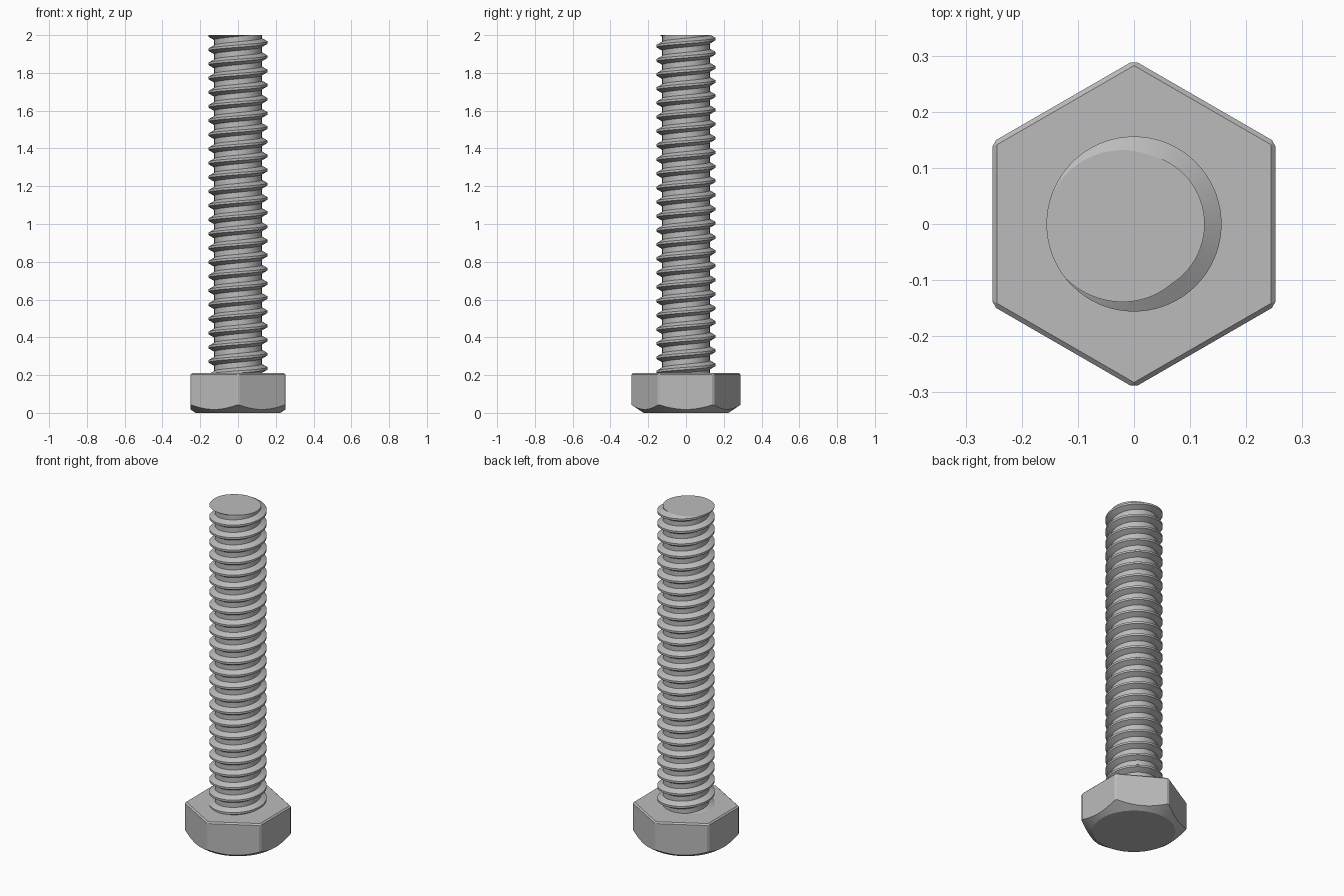
import bpy, bmesh
from math import pi, cos, sin, radians

default = bpy.data.objects.get("Cube")
if default:
    bpy.data.objects.remove(default, do_unlink=True)

HEAD_TOP = 0.21
TOP = 2.0
FLAT = 0.2525        # half the width across the flats
MAJOR, MINOR = 0.156, 0.126
PITCH = 0.075
SEGS = 72            # steps per turn
CREST_ANGLE = radians(190)   # where the crest meets the top plane

steel = bpy.data.materials.new("grey steel")
steel.use_nodes = True
grey = (0.5, 0.5, 0.5, 1)
steel.diffuse_color = grey
steel.node_tree.nodes["Principled BSDF"].inputs["Base Color"].default_value = grey


def make_object(name, bm):
    bmesh.ops.recalc_face_normals(bm, faces=bm.faces)
    mesh = bpy.data.meshes.new(name)
    bm.to_mesh(mesh)
    bm.free()
    obj = bpy.data.objects.new(name, mesh)
    bpy.context.collection.objects.link(obj)
    mesh.materials.append(steel)
    return obj


def select_only(obj):
    bpy.ops.object.select_all(action="DESELECT")
    obj.select_set(True)
    bpy.context.view_layer.objects.active = obj


# Hexagonal head with softened upper and upright edges
bm = bmesh.new()
corner = FLAT / cos(pi / 6)
ring = [bm.verts.new((corner * sin(k * pi / 3), corner * cos(k * pi / 3), 0)) for k in range(6)]
base = bm.faces.new(ring)
top = bmesh.ops.extrude_face_region(bm, geom=[base], use_keep_orig=True)["geom"]
for v in [g for g in top if isinstance(g, bmesh.types.BMVert)]:
    v.co.z = HEAD_TOP
bmesh.ops.recalc_face_normals(bm, faces=bm.faces)
soft = [e for e in bm.edges if max(v.co.z for v in e.verts) > 0.1]
bmesh.ops.bevel(bm, geom=soft, offset=0.008, segments=1, affect="EDGES")
head = make_object("hex_head", bm)

# Conical chamfer under the head
bpy.ops.mesh.primitive_cone_add(vertices=128, radius1=0.225, radius2=0.675, depth=0.3, location=(0, 0, 0.15))
cutter = bpy.context.object
cutter.name = "chamfer_cutter"
cutter.hide_render = True
select_only(head)
chamfer = head.modifiers.new("chamfer", "BOOLEAN")
chamfer.operation = "INTERSECT"
chamfer.object = cutter
chamfer.solver = "EXACT"
bpy.ops.object.modifier_apply(modifier=chamfer.name)
bpy.data.objects.remove(cutter, do_unlink=True)
bpy.ops.object.shade_smooth_by_angle(angle=radians(15))

# Threaded shank: one tooth profile swept up a right-hand helix
flank = (MAJOR - MINOR) * 0.577
crest = PITCH * 0.16
profile = [(MAJOR, -crest / 2), (MAJOR, crest / 2),
           (MINOR, crest / 2 + flank), (MINOR, PITCH - crest / 2 - flank)]
bm = bmesh.new()
turns = 26
rows = []
for i in range(turns * SEGS + 1):
    turn = i / SEGS - turns + 1
    a = CREST_ANGLE + 2 * pi * turn
    rows.append([bm.verts.new((r * cos(a), r * sin(a), TOP + PITCH * turn + dz)) for r, dz in profile])
for i in range(len(rows) - 1):
    lower, upper = rows[i], rows[i + 1]
    for j in range(3):
        bm.faces.new((lower[j], upper[j], upper[j + 1], lower[j + 1]))
    if i + SEGS + 1 < len(rows):
        bm.faces.new((lower[3], upper[3], rows[i + SEGS + 1][0], rows[i + SEGS][0]))

# Trim both ends flat and cap them
for z, up in ((TOP, 1), (HEAD_TOP - 0.03, -1)):
    cut = bmesh.ops.bisect_plane(bm, geom=bm.verts[:] + bm.edges[:] + bm.faces[:], dist=1e-6,
                                 plane_co=(0, 0, z), plane_no=(0, 0, up), clear_outer=True)
    edges = [g for g in cut["geom_cut"] if isinstance(g, bmesh.types.BMEdge)]
    bmesh.ops.contextual_create(bm, geom=edges)
shank = make_object("threaded_shank", bm)
select_only(shank)
bpy.ops.object.shade_smooth_by_angle(angle=radians(30))
